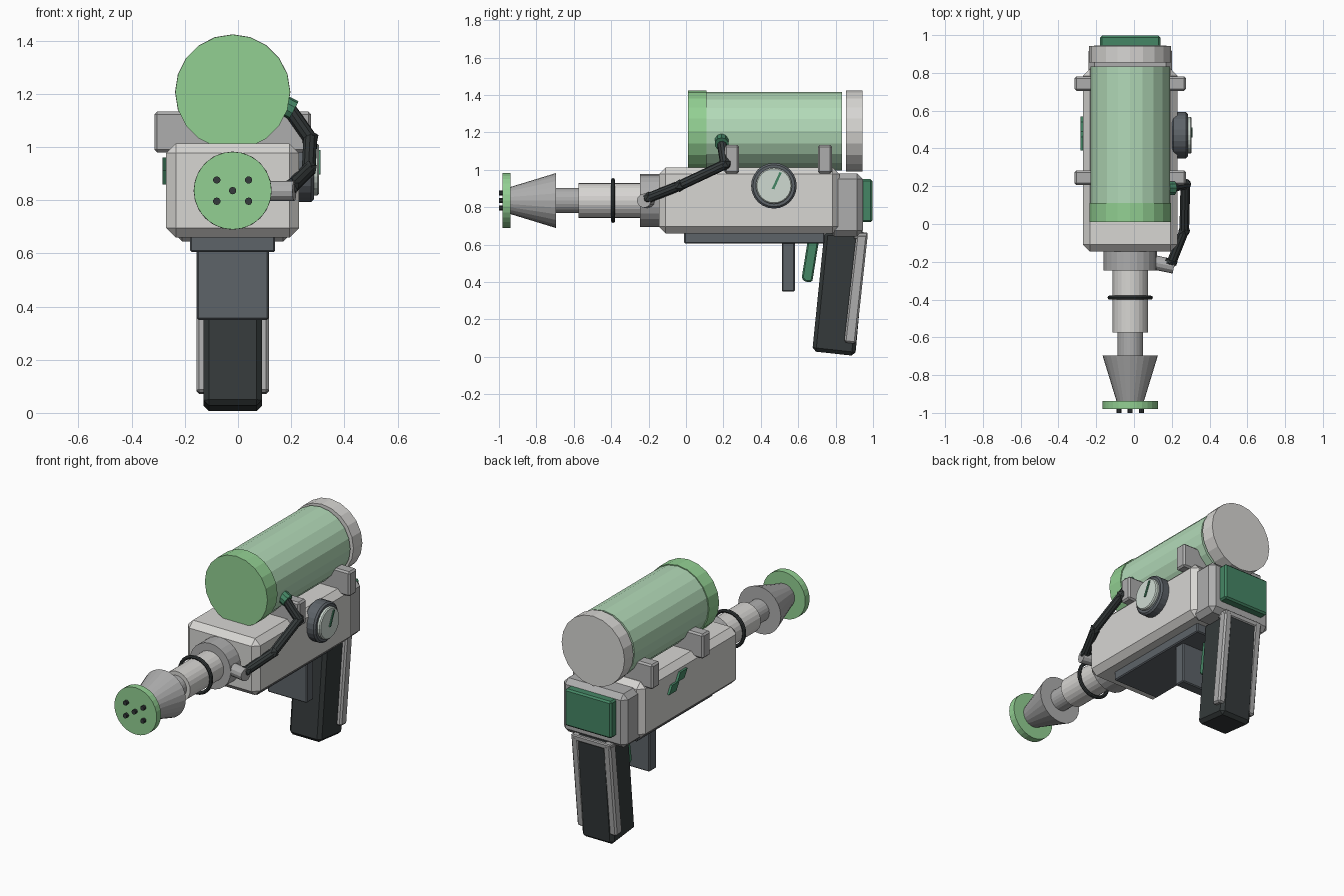
import bpy, bmesh, math
from mathutils import Vector

if "Cube" in bpy.data.objects:
    bpy.data.objects.remove(bpy.data.objects["Cube"])

CX, BZ, TZ = -0.02, 0.836, 1.207   # centre plane, barrel height, tank height


def mat(name, r, g, b):
    m = bpy.data.materials.new(name)
    m.diffuse_color = (r, g, b, 1)
    m.use_nodes = True
    m.node_tree.nodes["Principled BSDF"].inputs["Base Color"].default_value = m.diffuse_color
    return m


LIGHT = mat("light_grey", .68, .67, .65)
MID = mat("mid_grey", .42, .42, .42)
STEEL = mat("dark_steel", .11, .125, .14)
BLACK = mat("rubber", .035, .042, .043)
GREEN = mat("bright_green", .29, .63, .29)
DEEP = mat("deep_green", .06, .24, .13)
GLASS = mat("pale_glass", .45, .70, .48)
DIAL = mat("dial", .62, .70, .64)


def make(name, bm, m, bevel=0):
    bmesh.ops.recalc_face_normals(bm, faces=bm.faces)
    me = bpy.data.meshes.new(name)
    bm.to_mesh(me)
    bm.free()
    o = bpy.data.objects.new(name, me)
    bpy.context.collection.objects.link(o)
    me.materials.append(m)
    if bevel:
        b = o.modifiers.new("bevel", 'BEVEL')
        b.width, b.segments = bevel, 1
    return o


def box(name, x, y, z, m, bevel=.006):
    bm = bmesh.new()
    bmesh.ops.create_cube(bm, size=1)
    for v in bm.verts:
        v.co = [(a + b) / 2 + c * (b - a) for (a, b), c in zip((x, y, z), v.co)]
    return make(name, bm, m, bevel)


def prism(name, yz, x, m, bevel=.006):
    """Side profile in (y, z) extruded across x."""
    bm = bmesh.new()
    f = bm.faces.new([bm.verts.new((x[0], y, z)) for y, z in yz])
    ext = bmesh.ops.extrude_face_region(bm, geom=[f])["geom"]
    vs = [g for g in ext if isinstance(g, bmesh.types.BMVert)]
    bmesh.ops.translate(bm, verts=vs, vec=(x[1] - x[0], 0, 0))
    return make(name, bm, m, bevel)


def rod(name, p0, p1, r0, m, r1=None, n=20, bevel=0):
    p0, p1 = Vector(p0), Vector(p1)
    d = p1 - p0
    bm = bmesh.new()
    bmesh.ops.create_cone(bm, cap_ends=True, segments=n, radius1=r0,
                          radius2=r0 if r1 is None else r1, depth=d.length)
    q = d.to_track_quat('Z', 'Y')
    for v in bm.verts:
        v.co = q @ v.co + (p0 + p1) / 2
    return make(name, bm, m, bevel)


def along_y(name, y0, y1, r0, m, r1=None, z=BZ, n=24):
    return rod(name, (CX, y0, z), (CX, y1, z), r0, m, r1, n)


def wide(w):
    return (CX - w / 2, CX + w / 2)


# body and rear block
box("body", wide(.5), (-.145, .82), (.66, 1.013), LIGHT, .036)
box("rear_block", wide(.44), (.76, .945), (.645, .98), MID, .03)
box("rear_plate", wide(.32), (.93, .997), (.72, .95), DEEP, .01)

# tank
along_y("tank_front_cap", .01, .11, .216, GREEN, z=TZ, n=20)
along_y("tank_glass", .105, .835, .21, GLASS, z=TZ, n=20)
along_y("tank_rear_cap", .855, .943, .217, LIGHT, z=TZ, n=20)
for i, y in enumerate((.245, .743)):
    box(f"tank_bracket_{i}", wide(.59), (y - .038, y + .038), (.98, 1.133), MID, .01)

# barrel and nozzle
along_y("barrel_collar", -.245, -.13, .141, MID)
along_y("barrel", -.575, -.23, .093, LIGHT)
along_y("barrel_neck", -.70, -.57, .068, MID)
along_y("nozzle_cone", -.94, -.695, .072, MID, .147)
along_y("nozzle_disc", -.98, -.937, .146, GREEN, n=28)
for i, (dx, dz) in enumerate([(0, 0), (.06, .04), (-.06, .04), (.06, -.04), (-.06, -.04)]):
    rod(f"nozzle_pin_{i}", (CX + dx, -1, BZ + dz), (CX + dx, -.97, BZ + dz), .014, BLACK, n=10)
bpy.ops.mesh.primitive_torus_add(location=(CX, -.39, BZ), rotation=(math.pi / 2, 0, 0),
                                 major_radius=.109, minor_radius=.011,
                                 major_segments=24, minor_segments=8)
ring = bpy.context.object
ring.name = "barrel_ring"
ring.data.materials.append(BLACK)

# underside rail, fore guard and trigger
box("lower_rail", wide(.32), (-.01, .74), (.605, .67), STEEL)
box("fore_guard", wide(.27), (.512, .582), (.35, .62), STEEL)
box("trigger_pivot", wide(.12), (.635, .72), (.612, .67), DEEP)
prism("trigger", [(.652, .63), (.712, .63), (.675, .40), (.64, .40), (.618, .42)],
      wide(.09), DEEP, .008)

# grip with raised side strips
prism("grip", [(.74, .67), (.966, .67), (.905, .005), (.675, .03)], wide(.22), BLACK, .02)
for side in (-1, 1):
    a, b = CX + side * .085, CX + side * .136
    prism(f"grip_strip_{side}", [(.91, .655), (.972, .655), (.908, .07), (.845, .078)],
          (min(a, b), max(a, b)), MID, .01)
prism("grip_top_strip", [(.90, .665), (.972, .665), (.969, .63), (.897, .63)], wide(.27), MID)

# pressure gauge on the right side
GY, GZ = .47, .915
rod("gauge_housing", (.2, GY, GZ), (.285, GY, GZ), .122, STEEL, n=24, bevel=.01)
rod("gauge_dial", (.27, GY, GZ), (.305, GY, GZ), .097, DIAL, n=24, bevel=.006)
prism("gauge_needle", [(.458, .898), (.472, .896), (.512, .985), (.50, .988)],
      (.29, .311), DEEP, 0)

# two slanted marks on the left side
for i, (y, z) in enumerate([(.44, .935), (.52, .885)]):
    prism(f"side_mark_{i}", [(y - .05, z + .025), (y + .02, z + .025),
                             (y + .05, z - .025), (y - .02, z - .025)],
          (-.284, -.26), DEEP, 0)

# hose from the barrel collar to the tank
path = [(.14, -.215, .835), (.2, -.2, .85), (.266, -.035, .915), (.272, .21, 1.03), (.195, .192, 1.14)]
for i, (a, b) in enumerate(zip(path, path[1:])):
    rod(f"hose_{i}", a, b, .027, BLACK, n=10)
for i, p in enumerate(path[1:-1]):
    bm = bmesh.new()
    bmesh.ops.create_icosphere(bm, subdivisions=1, radius=.034)
    bmesh.ops.translate(bm, verts=bm.verts, vec=p)
    make(f"hose_joint_{i}", bm, BLACK)
rod("hose_lower_fitting", (.09, -.2, .835), (.212, -.225, .835), .038, MID, n=12)
rod("hose_upper_fitting", (.14, .19, 1.175), (.21, .19, 1.138), .038, DEEP, n=10)
